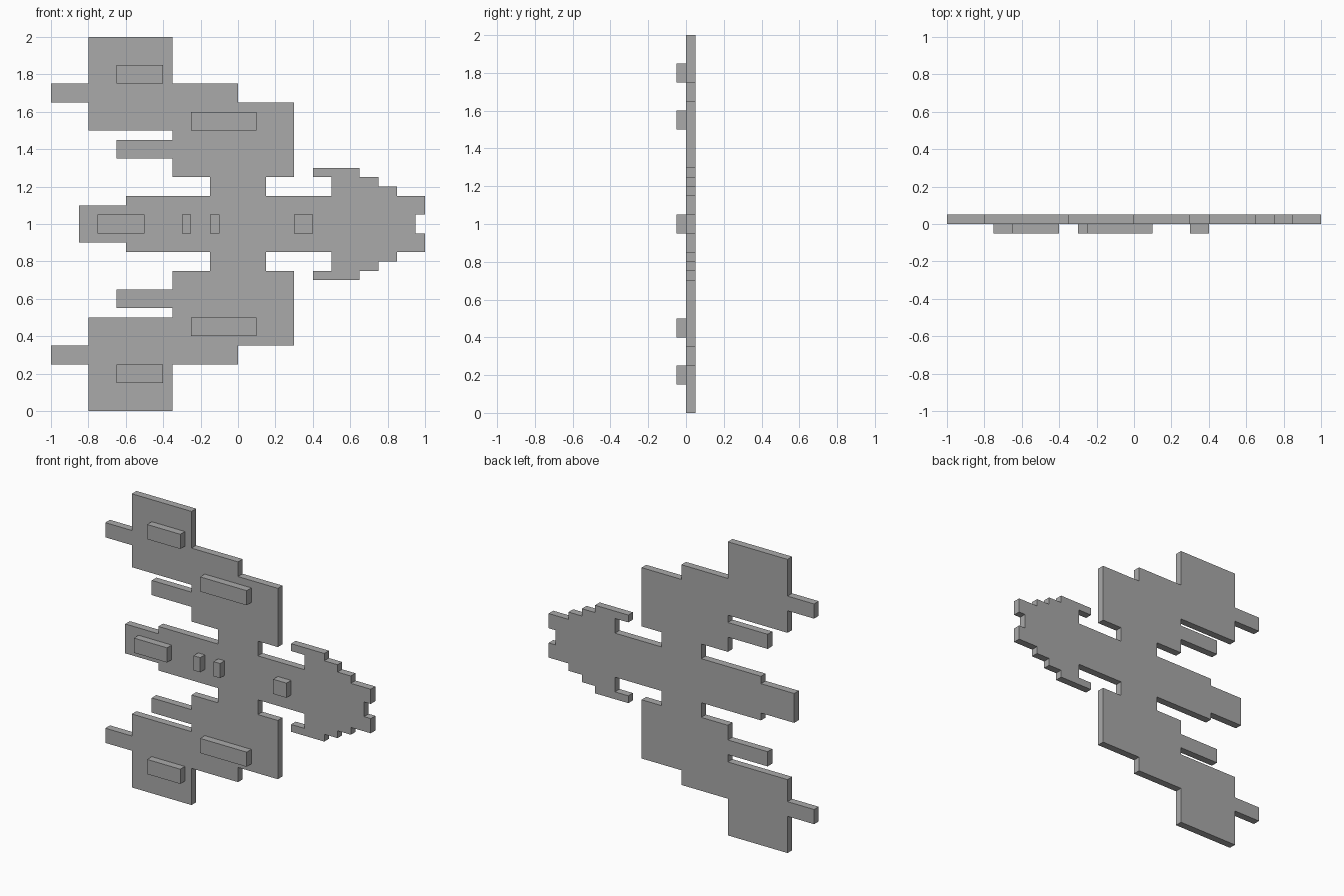
import bpy
import bmesh

cube = bpy.data.objects.get("Cube")
if cube:
    bpy.data.objects.remove(cube, do_unlink=True)

UNIT = 0.05        # every edge sits on this grid
MID_HEIGHT = 1.0   # height of the symmetry line

grey = bpy.data.materials.new("plain grey")
grey.use_nodes = True
colour = (0.4, 0.4, 0.4, 1.0)
grey.diffuse_color = colour
grey.node_tree.nodes["Principled BSDF"].inputs["Base Color"].default_value = colour


def plate(name, outline, back, front):
    """Extrude an outline of (x, height from midline) grid points along y."""
    bm = bmesh.new()
    verts = [bm.verts.new((x * UNIT, back, MID_HEIGHT + h * UNIT)) for x, h in outline]
    face = bm.faces.new(verts)
    grown = bmesh.ops.extrude_face_region(bm, geom=[face], use_keep_orig=True)
    moved = [v for v in grown["geom"] if isinstance(v, bmesh.types.BMVert)]
    bmesh.ops.translate(bm, verts=moved, vec=(0, front - back, 0))
    bmesh.ops.recalc_face_normals(bm, faces=bm.faces)
    mesh = bpy.data.meshes.new(name)
    bm.to_mesh(mesh)
    bm.free()
    mesh.materials.append(grey)
    obj = bpy.data.objects.new(name, mesh)
    bpy.context.collection.objects.link(obj)
    return obj


def block(name, left, right, low, high):
    """Raised rectangular block on the front of the hull."""
    corners = [(left, low), (right, low), (right, high), (left, high)]
    return plate(name, corners, 0, -UNIT)


# Stepped hull: upper outline alternates across and up, then is mirrored
columns = [-17, -12, -3, -7, -13, -7, -16, -20, -16, -7,
           0, 6, 3, 10, 8, 13, 15, 17, 20, 19]
levels = [2, 3, 5, 7, 9, 10, 13, 15, 20, 15, 13, 5, 3, 5, 6, 5, 4, 3, 1]
upper = []
for start, end, level in zip(columns, columns[1:], levels):
    upper += [(start, level), (end, level)]
lower = [(x, -h) for x, h in reversed(upper)]
plate("hull", upper + lower, UNIT, 0)

# Raised blocks along the midline
for name, left, right in [("nose_block", -15, -10), ("front_stud", -6, -5),
                          ("middle_stud", -3, -2), ("tail_block", 6, 8)]:
    block(name, left, right, -1, 1)

# Raised blocks on both wings
for side, sign in (("upper", 1), ("lower", -1)):
    block(side + "_inner_wing_block", -5, 2, sign * 10, sign * 12)
    block(side + "_wing_tip_block", -13, -8, sign * 15, sign * 17)
